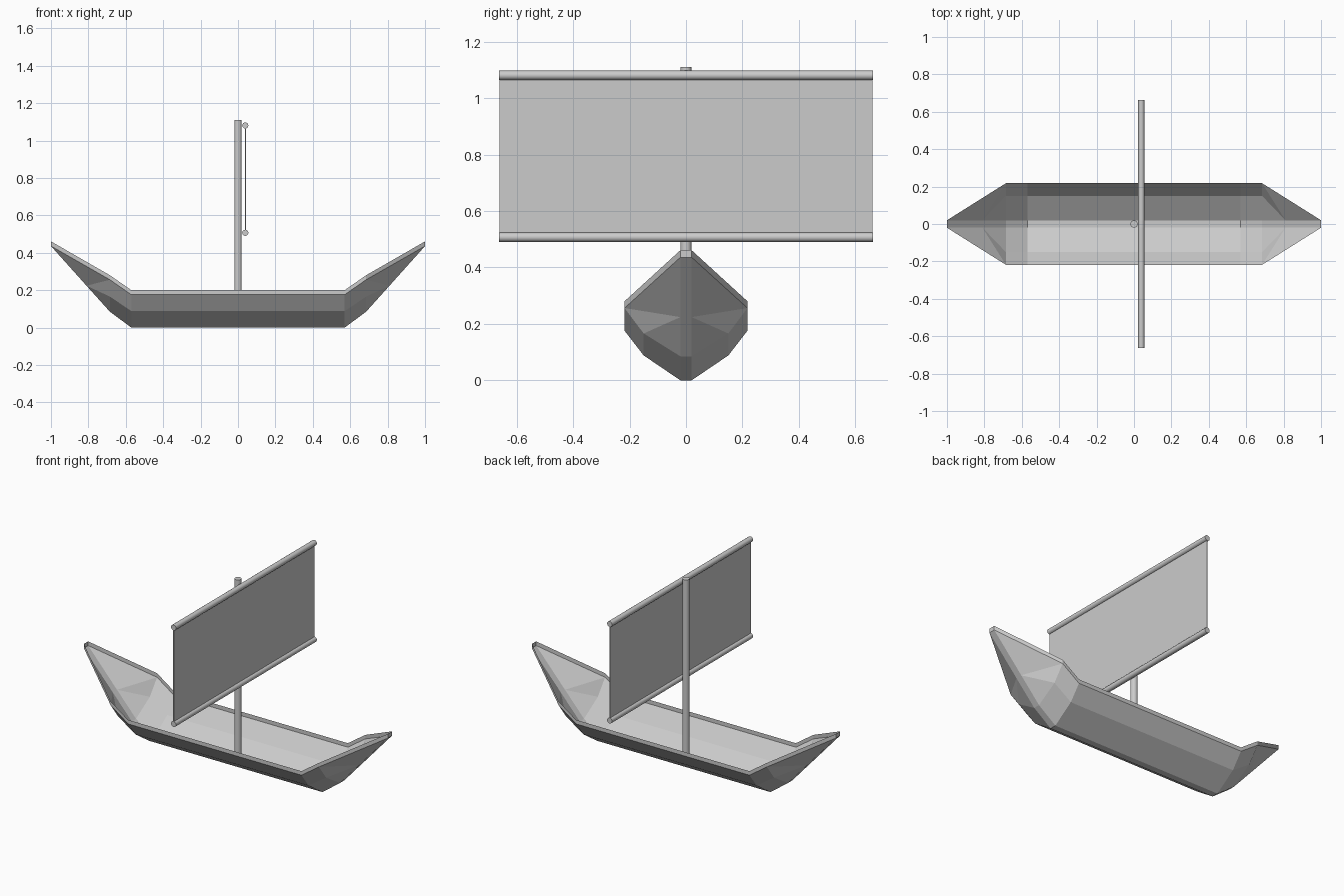
import bpy, bmesh, math

if "Cube" in bpy.data.objects:
    bpy.data.objects.remove(bpy.data.objects["Cube"])


def finish(name, bm):
    mesh = bpy.data.meshes.new(name)
    bm.to_mesh(mesh)
    bm.free()
    ob = bpy.data.objects.new(name, mesh)
    bpy.context.collection.objects.link(ob)
    return ob


def pole(name, radius, length, loc, rot=(0, 0, 0), sides=16):
    bpy.ops.mesh.primitive_cylinder_add(vertices=sides, radius=radius, depth=length,
                                        location=loc, rotation=rot)
    ob = bpy.context.object
    ob.name = name
    bpy.ops.object.shade_smooth_by_angle(angle=math.radians(40))
    return ob


# Hull: one quarter of an open shell, mirrored in x and y.
# Each section runs keel centre, keel edge, chine, rail bottom, rail top (y, z)
bm = bmesh.new()
mid = [(0, 0), (.02, 0), (.15, .088), (.218, .176), (.218, .2)]
bow = [(0, .085), (.02, .085), (.15, .166), (.218, .256), (.218, .28)]


def section(x, pts):
    return [bm.verts.new((x, y, z)) for y, z in pts]


a, b, c = section(0, mid), section(.57, mid), section(.685, bow)
for s, t in ((a, b), (b, c)):
    for i in range(4):
        bm.faces.new((s[i], t[i], t[i + 1], s[i + 1]))

# Pointed end: the chine runs into the stem partway up
stem = section(.81, [(0, .224), (.02, .224)])
tip = section(1, [(0, .436), (.02, .436), (.02, .461), (0, .461)])
for f in ((c[0], stem[0], stem[1], c[1]), (c[1], stem[1], c[2]),
          (c[2], stem[1], c[3]), (c[3], stem[1], tip[1]),
          (stem[0], tip[0], tip[1], stem[1]),
          (c[3], tip[1], tip[2], c[4]), tip):
    bm.faces.new(f)
bmesh.ops.recalc_face_normals(bm, faces=bm.faces)
if sum(f.normal.z * f.calc_area() for f in bm.faces) > 0:
    bmesh.ops.reverse_faces(bm, faces=bm.faces)
hull = finish("hull", bm)
mirror = hull.modifiers.new("mirror", 'MIRROR')
mirror.use_axis = (True, True, False)

# Mast standing on the keel
pole("mast", .02, 1.108, (0, 0, .556))

# Yards at the top and bottom of the sail
for name, z in (("upper_yard", 1.081), ("lower_yard", .507)):
    pole(name, .0165, 1.324, (.039, 0, z), (math.pi / 2, 0, 0))

# Thin square sail
bpy.ops.mesh.primitive_cube_add(size=1, location=(.039, 0, .794))
sail = bpy.context.object
sail.name = "sail"
sail.scale = (.005, 1.322, .574)
